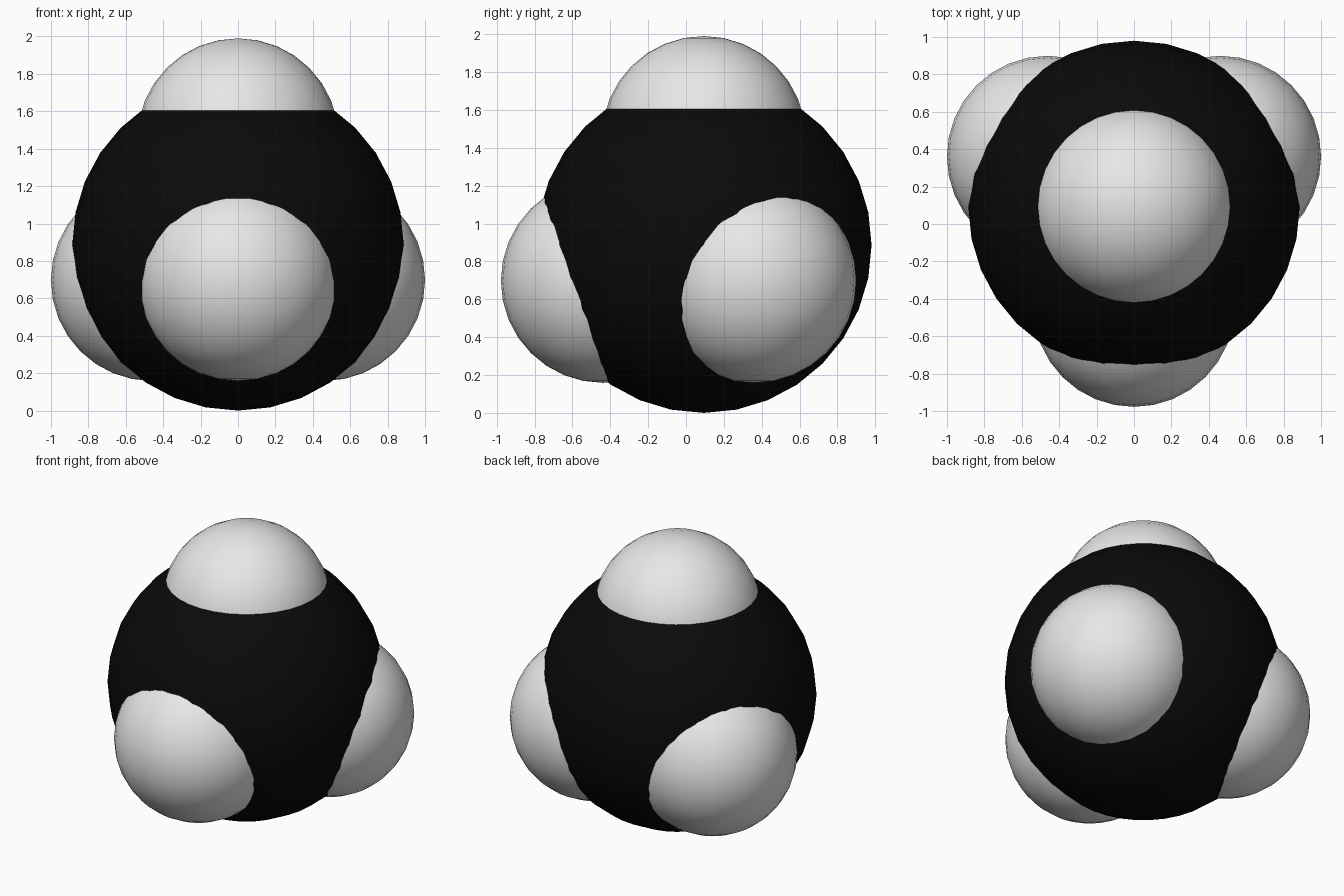
import bpy
import math
from mathutils import Vector

if "Cube" in bpy.data.objects:
    bpy.data.objects.remove(bpy.data.objects["Cube"])

R_CORE, R_BALL, REACH = 0.886, 0.539, 0.565
CENTRE = Vector((0, 0.094, R_CORE))


def material(name, value):
    m = bpy.data.materials.new(name)
    m.diffuse_color = (value, value, value, 1)
    m.use_nodes = True
    m.node_tree.nodes["Principled BSDF"].inputs["Base Color"].default_value = m.diffuse_color
    return m


def sphere(name, centre, radius, mat):
    bpy.ops.mesh.primitive_uv_sphere_add(segments=32, ring_count=16,
                                         radius=radius, location=centre)
    ob = bpy.context.object
    ob.name = name
    ob.data.materials.append(mat)
    bpy.ops.object.shade_smooth()


black = material("black", 0.003)
light_grey = material("light grey", 0.8)

# Large central atom
sphere("central_atom", CENTRE, R_CORE, black)

# Outer atom on top
sphere("top_atom", CENTRE + Vector((0, 0, REACH)), R_BALL, light_grey)

# Three lower outer atoms, tetrahedrally arranged: front, back right, back left
flat = math.sqrt(8) / 3
for name, deg in (("front_atom", -90), ("back_right_atom", 30), ("back_left_atom", 150)):
    a = math.radians(deg)
    direction = Vector((flat * math.cos(a), flat * math.sin(a), -1 / 3))
    sphere(name, CENTRE + direction * REACH, R_BALL, light_grey)
